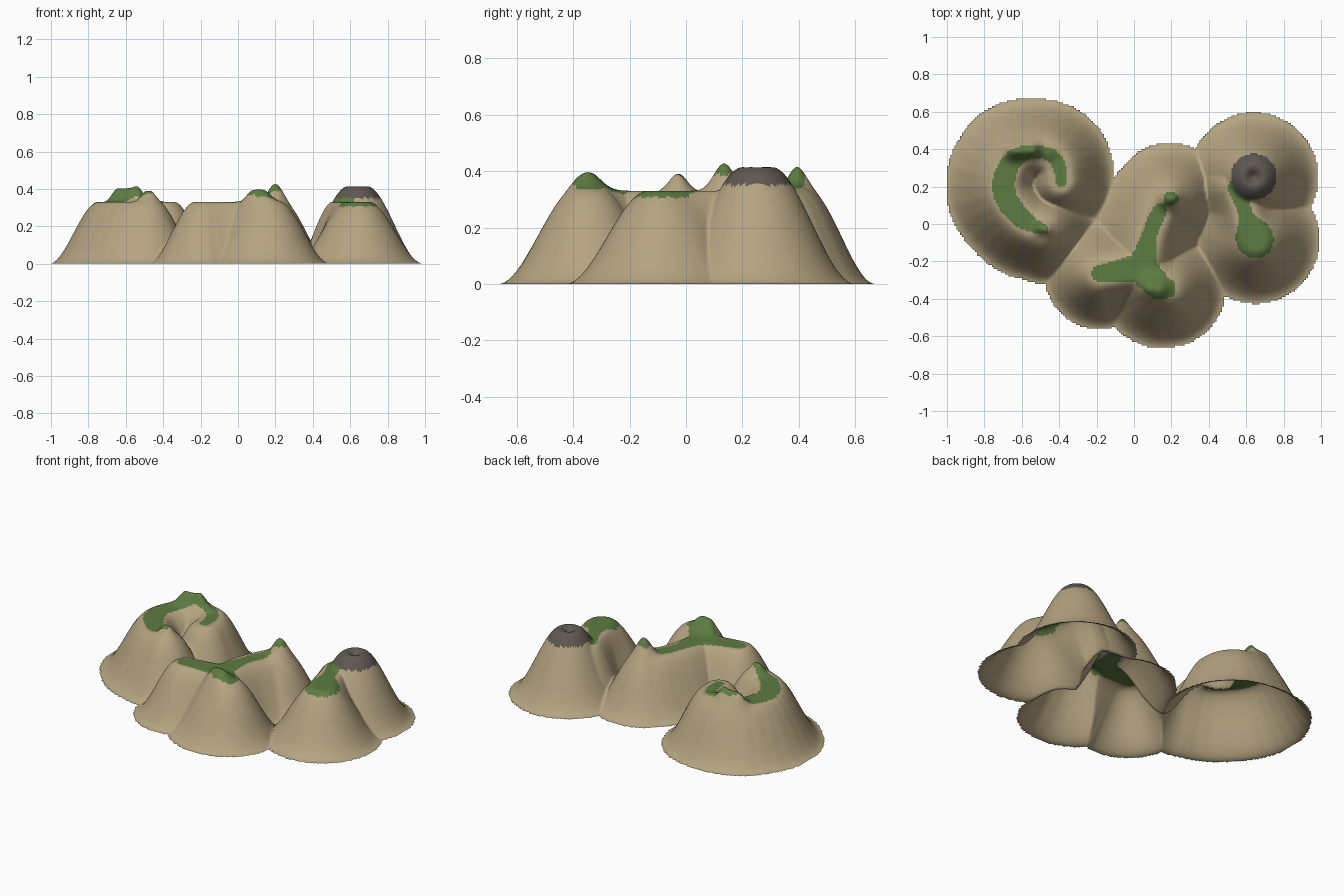
import bpy, bmesh, math
from mathutils import Vector

cube = bpy.data.objects.get("Cube")
if cube:
    bpy.data.objects.remove(cube)


def material(name, rgb):
    m = bpy.data.materials.new(name)
    m.use_nodes = True
    m.diffuse_color = (*rgb, 1)
    m.node_tree.nodes["Principled BSDF"].inputs["Base Color"].default_value = (*rgb, 1)
    return m


SAND, GRASS, ROCK = range(3)
STEP = 0.01
PLATEAU = 0.33   # height of the ridge tops
FLAT = 0.05      # half width of the flat ridge top

# Ridge lines: x, y, radius of the foot, half width of the grass
RIDGES = [
    # curled western hill
    [(-0.48, -0.03, .29, .025), (-0.59, 0.02, .30, .05), (-0.68, 0.13, .31, .06),
     (-0.695, 0.24, .31, .06), (-0.64, 0.35, .30, .05), (-0.55, 0.385, .285, .035),
     (-0.45, 0.37, .285, .035), (-0.40, 0.31, .285, .035), (-0.39, 0.23, .28, .03)],
    # forked central hill
    [(0.19, 0.13, .305, -.05), (0.14, 0.075, .30, .035),
     (0.085, -0.05, .30, .04), (0.06, -0.17, .30, .065), (0.05, -0.24, .30, .08),
     (0.13, -0.33, .325, .07), (0.175, -0.345, .315, .05)],
    [(0.04, -0.23, .30, .08), (-0.08, -0.25, .28, .06), (-0.18, -0.265, .30, .047)],
    # eastern hill below the volcano
    [(0.555, 0.19, .25, .055), (0.585, 0.09, .24, .037), (0.61, 0.01, .28, .05),
     (0.64, -0.065, .34, .097), (0.65, -0.085, .342, .097)],
]
VOLCANO = Vector((0.64, 0.253))
PEAK = Vector((0.197, 0.135))

# Knolls on the ridges: two ends, height, spread
KNOLLS = [
    ((-0.64, 0.39), (-0.55, 0.395), .073, .045),
    ((-0.52, 0.39), (-0.46, 0.38), .02, .04),
    ((-0.49, -0.025), (-0.47, -0.03), .06, .04),
    (PEAK, PEAK + Vector((.005, 0)), .097, .05),
    ((0.09, -0.345), (0.13, -0.35), .066, .06),
]


def smooth_path(points, cuts=3):
    """Rounded path through the points."""
    p = [Vector(q) for q in points]
    p = [p[0] * 2 - p[1]] + p + [p[-1] * 2 - p[-2]]
    path = []
    for a, b, c, d in zip(p, p[1:], p[2:], p[3:]):
        for i in range(cuts):
            t = i / cuts
            path.append(b + (c - a) * (t / 2) + (a * 2 - b * 5 + c * 4 - d) * (t * t / 2)
                        + (b * 3 - a - c * 3 + d) * (t ** 3 / 2))
    return path + [p[-2]]


SEGMENTS = []
for ridge in RIDGES:
    path = smooth_path(ridge)
    SEGMENTS += [(a.xy, b.xy, a, b) for a, b in zip(path, path[1:])]


def nearest(p, a, b):
    """Distance to a segment and the position along it."""
    ab = b - a
    ap = p - a
    t = max(0, min(1, ap.dot(ab) / ab.length_squared))
    return (ap - ab * t).length, t


def slope(d, flat, foot):
    """Flat top with a smooth fall to the foot."""
    t = max(0, min(1, (foot - d) / (foot - flat)))
    return t * t * (3 - 2 * t)


def height(p):
    z = 0
    for a, b, start, end in SEGMENTS:
        d, t = nearest(p, a, b)
        z = max(z, PLATEAU * slope(d, FLAT, start.z + (end.z - start.z) * t))
    for a, b, h, spread in KNOLLS:
        d = nearest(p, Vector(a), Vector(b))[0]
        if d < 4 * spread:
            z += h * math.exp(-(d / spread) ** 2) * min(1, z / PLATEAU)
    # volcano cone with a shallow crater
    d = (p - VOLCANO).length
    cone = 0.415 * slope(d, 0.05, 0.345) - 0.03 * math.exp(-(d / 0.03) ** 2)
    return max(z, cone)


def colour(p):
    if (p - VOLCANO).length < 0.123:
        return ROCK
    if (p - PEAK).length < 0.04:
        return GRASS
    for a, b, start, end in SEGMENTS:
        d, t = nearest(p, a, b)
        if d < start.w + (end.w - start.w) * t:
            return GRASS
    return SAND


# Terrain sheet, raised by the ridges and trimmed at the shore
bm = bmesh.new()
nx, ny = round(2 / STEP), round(1.4 / STEP)
bmesh.ops.create_grid(bm, x_segments=nx, y_segments=ny, size=1)
for v in bm.verts:
    v.co.y *= 0.7
    v.co.z = height(v.co.xy)
outside = [f for f in bm.faces if sum(v.co.z for v in f.verts) < 0.001]
bmesh.ops.delete(bm, geom=outside, context='FACES')
for f in bm.faces:
    f.smooth = True
    middle = f.calc_center_median()
    f.material_index = colour(middle.xy) if middle.z > 0.25 else SAND

mesh = bpy.data.meshes.new("island_hills")
bm.to_mesh(mesh)
bm.free()
for m in (material("sand", (0.46, 0.37, 0.22)),
          material("grass", (0.11, 0.20, 0.055)),
          material("dark_rock", (0.115, 0.098, 0.085))):
    mesh.materials.append(m)
island = bpy.data.objects.new("island_hills", mesh)
bpy.context.collection.objects.link(island)
